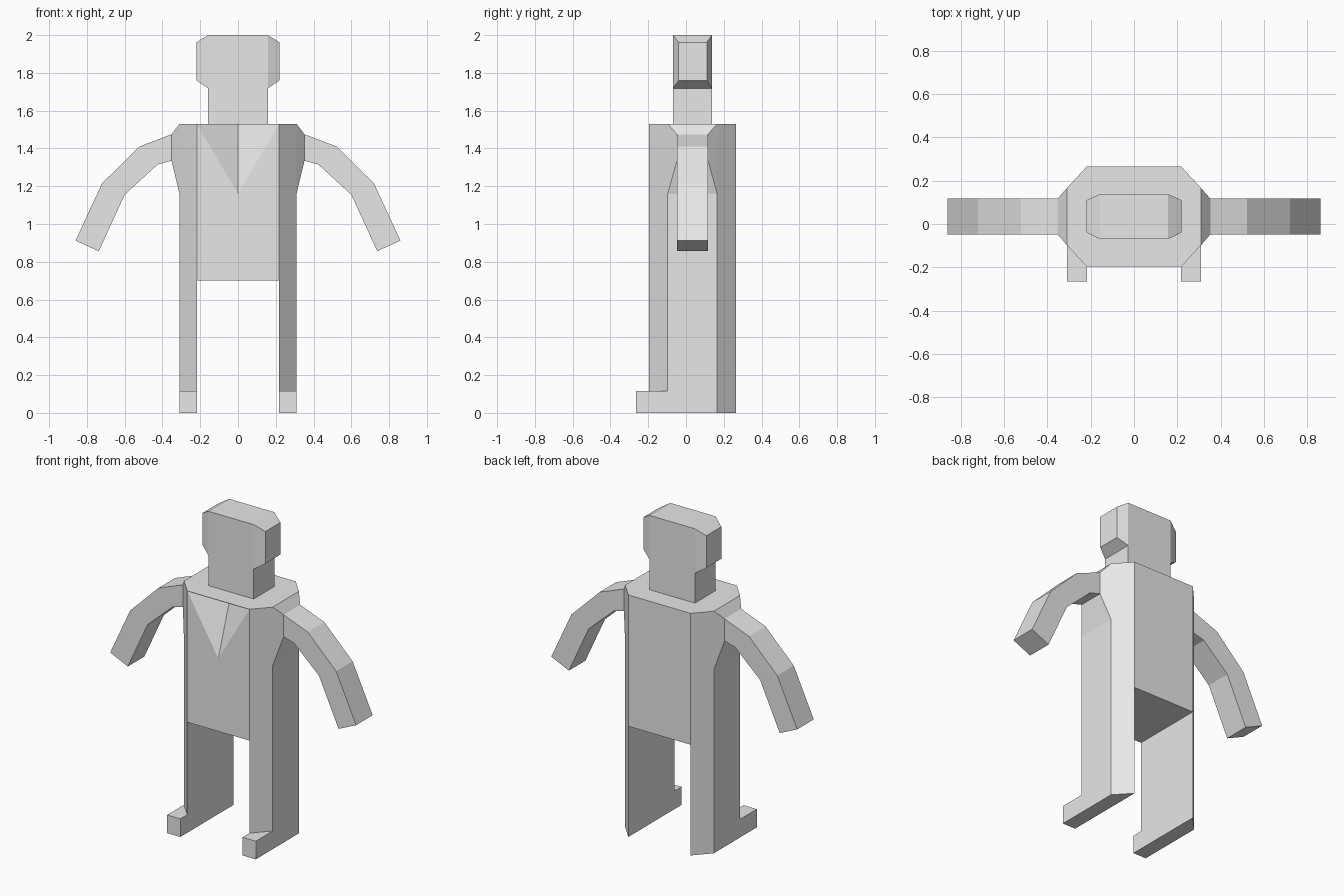
import bpy, bmesh
from mathutils import Vector

if "Cube" in bpy.data.objects:
    bpy.data.objects.remove(bpy.data.objects["Cube"])

grey = bpy.data.materials.new("plain_grey")
grey.diffuse_color = (0.8, 0.8, 0.8, 1)
grey.use_nodes = True
grey.node_tree.nodes["Principled BSDF"].inputs["Base Color"].default_value = grey.diffuse_color


def build(name, verts, faces, mirror=False):
    """Make a flat-shaded object, optionally with a welded copy mirrored in x."""
    bm = bmesh.new()
    for side in ((1, -1) if mirror else (1,)):
        vs = [bm.verts.new((side * x, y, z)) for x, y, z in verts]
        for f in faces:
            bm.faces.new([vs[i] for i in f])
    bmesh.ops.remove_doubles(bm, verts=bm.verts[:], dist=1e-5)
    bmesh.ops.recalc_face_normals(bm, faces=bm.faces[:])
    me = bpy.data.meshes.new(name)
    bm.to_mesh(me)
    bm.free()
    me.materials.append(grey)
    ob = bpy.data.objects.new(name, me)
    bpy.context.collection.objects.link(ob)
    return ob


def bridge(name, ring_a, ring_b, mirror=False):
    """Closed solid between two matching rings of points."""
    n = len(ring_a)
    faces = [list(range(n)), list(range(n, 2 * n))]
    faces += [[i, (i + 1) % n, n + (i + 1) % n, n + i] for i in range(n)]
    return build(name, list(ring_a) + list(ring_b), faces, mirror)


def rect_x(x, y0, y1, z0, z1):
    """Rectangle facing sideways at the given x."""
    return [(x, y0, z0), (x, y1, z0), (x, y1, z1), (x, y0, z1)]


FRONT, BACK, TOP, CROTCH = -0.197, 0.265, 1.53, 0.70
NECK_FRONT, NECK_BACK = -0.069, 0.137
ARM_Y = (-0.048, 0.117)

# Torso and legs: one welded shell with a V-shaped neckline sunk into the chest
section = [(0.218, FRONT), (0.31, -0.097), (0.31, 0.165), (0.218, BACK)]
verts = [(x, y, z) for z in (0, CROTCH, TOP) for x, y in section]
verts += [(0, FRONT, CROTCH), (0, FRONT, 1.16), (0, NECK_FRONT, TOP),
          (0, BACK, TOP), (0, BACK, CROTCH)]
faces = [[r + i, r + i + 1, r + 5 + i, r + 4 + i] for r in (0, 4) for i in range(3)]
faces += [
    [0, 1, 2, 3],                # sole of leg
    [0, 3, 7, 4],                # inner leg wall
    [12, 4, 7, 16],              # underside of torso
    [12, 4, 8, 13],              # chest
    [13, 8, 14],                 # neckline slope
    [14, 8, 9, 10, 11, 15],      # top of torso
    [16, 7, 11, 15],             # back
]
build("torso_and_legs", verts, faces, mirror=True)

# Thin plate closing the top of the neckline
collar = [(-0.218, FRONT), (0.218, FRONT), (0, NECK_FRONT)]
bridge("collar_plate", [(x, y, TOP - 0.003) for x, y in collar],
       [(x, y, TOP) for x, y in collar])

# Feet fill the cut corner in front of each leg
foot = [(0.218, -0.265), (0.31, -0.265), (0.31, -0.097), (0.218, FRONT)]
bridge("feet", [(x, y, 0) for x, y in foot], [(x, y, 0.115) for x, y in foot], True)

# Shoulders taper from the torso side to the arm root
bridge("shoulders", rect_x(0.31, -0.097, 0.165, 1.16, TOP),
       rect_x(0.352, *ARM_Y, 1.335, 1.475), True)

# Arms: bent profile given depth
arm = [(0.352, 1.475), (0.522, 1.41), (0.72, 1.215), (0.86, 0.912),
       (0.737, 0.856), (0.6, 1.155), (0.425, 1.315), (0.352, 1.335)]
n = len(arm)
verts = [(x, y, z) for y in ARM_Y for x, z in arm]
faces = [[i, (i + 1) % n, n + (i + 1) % n, n + i] for i in range(n)]
for k in (0, n):                 # front and back faces, one per arm segment
    faces += [[k + i, k + i + 1, k + 6 - i, k + 7 - i] for i in range(3)]
build("arms", verts, faces, mirror=True)

# Neck and head core, with tapered sides on the head
bridge("neck_and_head", rect_x(-0.158, NECK_FRONT, NECK_BACK, TOP, 2.0),
       rect_x(0.158, NECK_FRONT, NECK_BACK, TOP, 2.0))
bridge("head_sides", rect_x(0.158, NECK_FRONT, NECK_BACK, 1.718, 2.0),
       rect_x(0.22, -0.039, 0.11, 1.76, 1.962), True)
